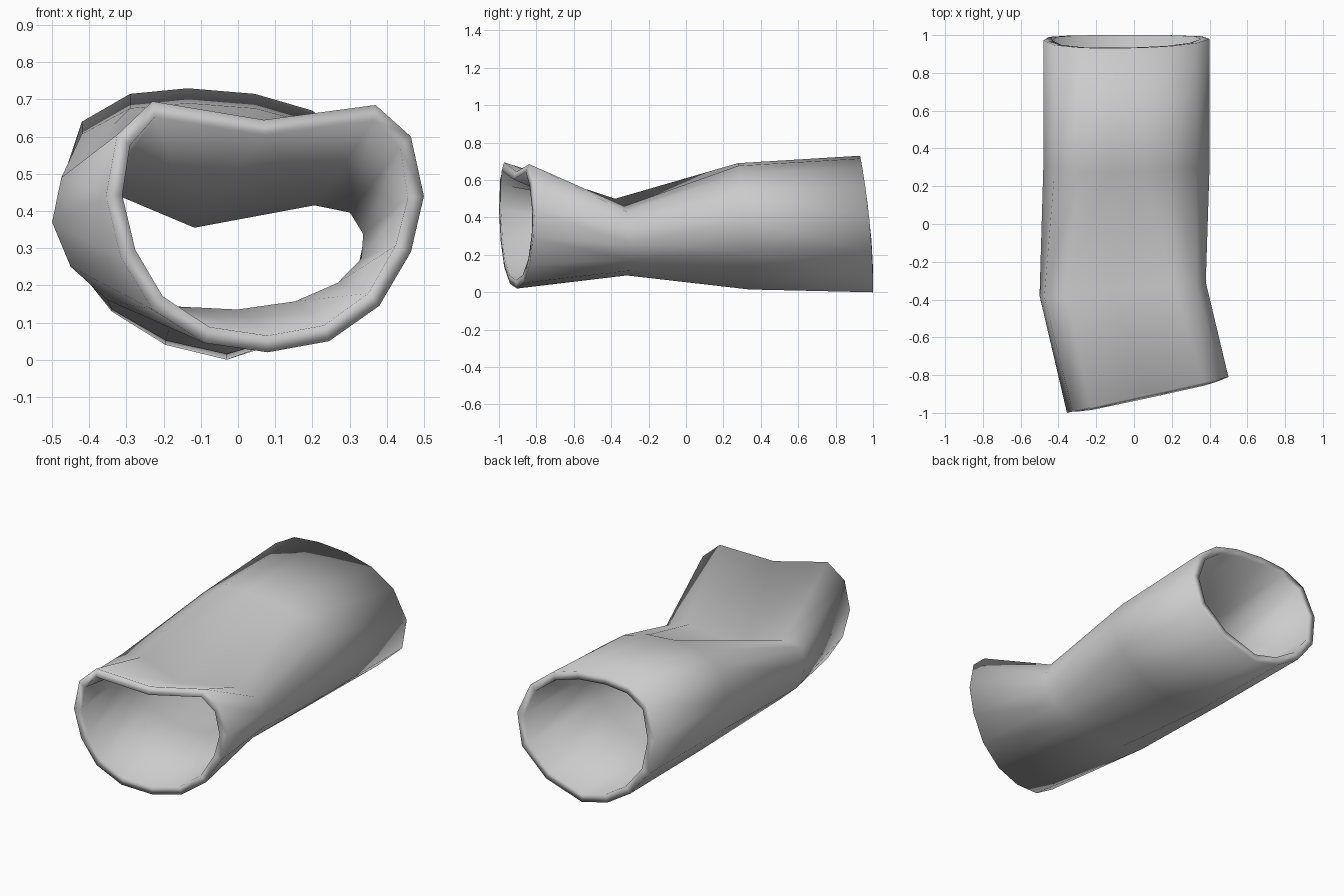
import bpy
import bmesh

default_cube = bpy.data.objects.get("Cube")
if default_cube:
    bpy.data.objects.remove(default_cube, do_unlink=True)

# Cross-sections as (x, z) outlines, all starting at the upper right corner
front_outline = [
    (-.23, .695), (.07, .645), (.37, .685), (.465, .6), (.5, .44),
    (.465, .29), (.38, .145), (.245, .05), (.08, .02), (-.09, .045),
    (-.23, .135), (-.315, .275), (-.355, .44), (-.325, .605)]
waist_outline = [
    (-.36, .5), (-.115, .4), (.21, .46), (.33, .43), (.38, .35),
    (.375, .26), (.3, .175), (.17, .115), (0, .09), (-.18, .1),
    (-.35, .16), (-.45, .25), (-.5, .37), (-.475, .49)]
back_outline = [
    (-.29, .715), (-.135, .73), (.045, .715), (.2, .67), (.33, .57),
    (.4, .4), (.36, .22), (.2, .075), (-.03, 0), (-.195, .04),
    (-.34, .13), (-.45, .27), (-.48, .46), (-.42, .64)]


def section(outline, depth, x_slope=0, z_slope=0, z_bend=0):
    """Stand an outline up at a depth, with a tilted or bowed plane."""
    return [(x, depth + x_slope * x + z_slope * z + z_bend * z * z, z)
            for x, z in outline]


def make_material(name, colour):
    material = bpy.data.materials.new(name)
    material.use_nodes = True
    material.diffuse_color = colour
    shader = next(node for node in material.node_tree.nodes
                  if node.type == "BSDF_PRINCIPLED")
    shader.inputs["Base Color"].default_value = colour
    return material


def make_tube(name, sections, thickness, material):
    """Bridge the sections into an open tube and give it a wall."""
    bm = bmesh.new()
    rings = [[bm.verts.new(point) for point in ring] for ring in sections]
    for near, far in zip(rings, rings[1:]):
        for i in range(len(near)):
            j = i - 1
            bm.faces.new((near[j], near[i], far[i], far[j]))
    bmesh.ops.recalc_face_normals(bm, faces=bm.faces)
    # Face the surface outwards so the wall grows inwards
    bm.normal_update()
    centre = sum((v.co for v in rings[0]), rings[0][0].co * 0) / len(rings[0])
    face = rings[0][4].link_faces[0]
    if face.normal.dot(face.calc_center_median() - centre) < 0:
        bmesh.ops.reverse_faces(bm, faces=bm.faces)
    for face in bm.faces:
        face.smooth = True

    mesh = bpy.data.meshes.new(name)
    bm.to_mesh(mesh)
    bm.free()
    mesh.materials.append(material)
    tube = bpy.data.objects.new(name, mesh)
    bpy.context.collection.objects.link(tube)
    wall = tube.modifiers.new("wall", "SOLIDIFY")
    wall.thickness = thickness
    wall.offset = -1
    return tube


# Bent, pinched tube: tilted mouth, waist, full body, bowed back rim
body_outline = [(x, .015 + z * .925) for x, z in back_outline]
make_tube("bent_tube", [
    section(front_outline, -.921, x_slope=.222),
    section(waist_outline, -.31, x_slope=.08, z_slope=-.08),
    section(body_outline, .34, z_slope=-.09),
    section(back_outline, 1, z_bend=-.13),
], .045, make_material("light_grey", (.6, .6, .6, 1)))
